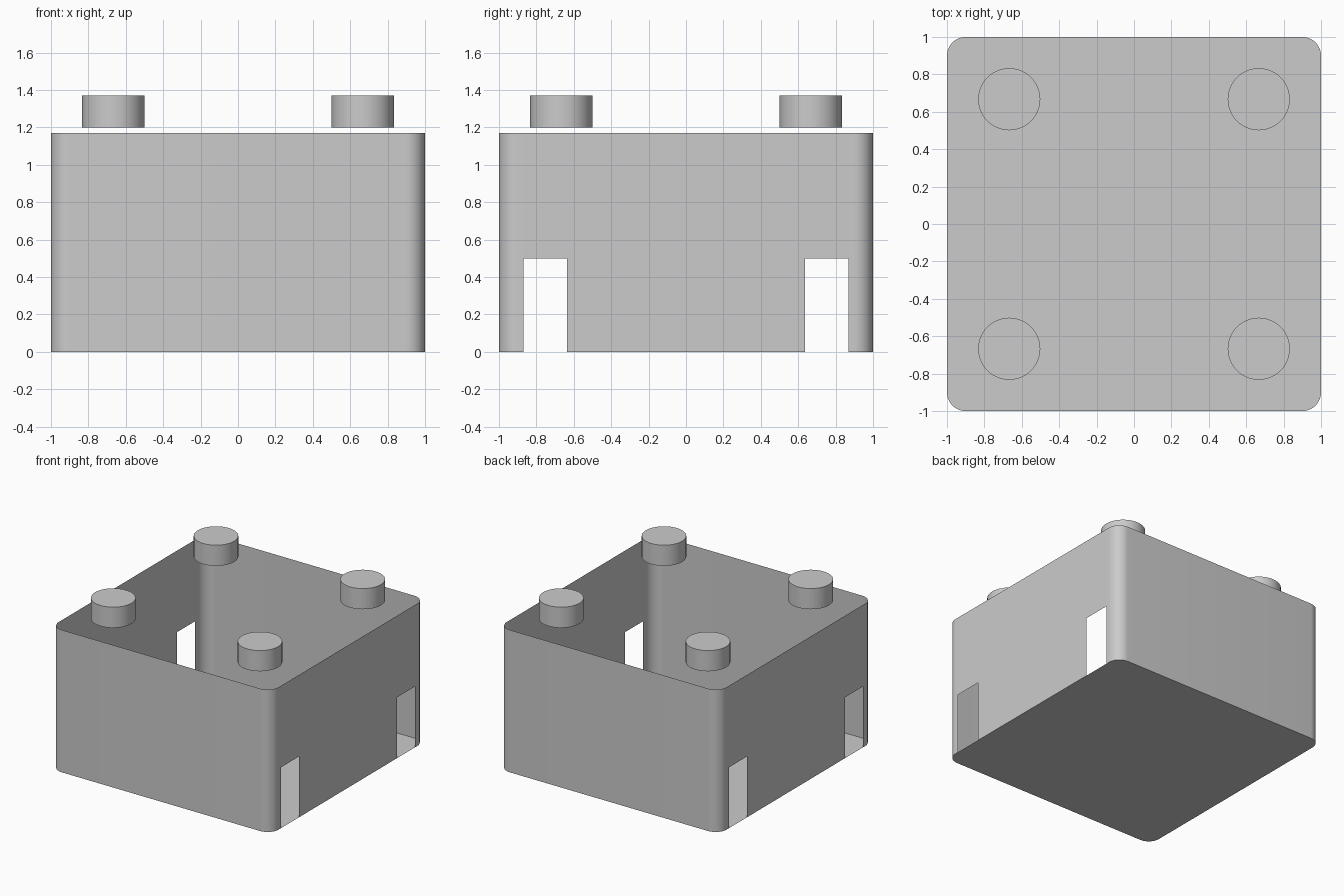
import bpy
import bmesh
from math import cos, sin, pi, radians

HALF, RADIUS, HEIGHT = 1.0, 0.1, 1.17
SLOT_IN, SLOT_OUT, SLOT_TOP = 0.635, 0.868, 0.5
STUD_POS, STUD_RADIUS, STUD_BASE, STUD_TOP = 0.667, 0.166, 1.2, 1.37
CORNER_STEPS = 12

if "Cube" in bpy.data.objects:
    bpy.data.objects.remove(bpy.data.objects["Cube"], do_unlink=True)

grey = bpy.data.materials.new("light grey")
grey.use_nodes = True
colour = (0.6, 0.6, 0.6, 1)
grey.diffuse_color = colour
grey.node_tree.nodes["Principled BSDF"].inputs["Base Color"].default_value = colour


def finish(obj):
    obj.data.materials.append(grey)
    bpy.ops.object.select_all(action="DESELECT")
    obj.select_set(True)
    bpy.context.view_layer.objects.active = obj
    bpy.ops.object.shade_smooth_by_angle(angle=radians(30))


def make_object(name, bm):
    mesh = bpy.data.meshes.new(name)
    bm.to_mesh(mesh)
    bm.free()
    obj = bpy.data.objects.new(name, mesh)
    bpy.context.collection.objects.link(obj)
    finish(obj)


def corner(sx, sy, start):
    c = HALF - RADIUS
    angles = [start + pi / 2 * i / CORNER_STEPS for i in range(CORNER_STEPS + 1)]
    return [(sx * c + RADIUS * cos(a), sy * c + RADIUS * sin(a)) for a in angles]


# Rounded outline, with extra points on the two sides where the slots begin and end
slots = [-SLOT_OUT, -SLOT_IN, SLOT_IN, SLOT_OUT]
outline = (corner(1, 1, 0) + corner(-1, 1, pi / 2)
           + [(-HALF, y) for y in reversed(slots)]
           + corner(-1, -1, pi) + corner(1, -1, 3 * pi / 2)
           + [(HALF, y) for y in slots])


def in_slot(p, q):
    middle = abs(p[1] + q[1]) / 2
    return p[0] == q[0] and abs(p[0]) == HALF and SLOT_IN < middle < SLOT_OUT


# Thin open-topped box wall with four slots reaching the floor
bm = bmesh.new()
rings = [[bm.verts.new((x, y, z)) for x, y in outline] for z in (0, SLOT_TOP, HEIGHT)]
for band in range(2):
    low, high = rings[band], rings[band + 1]
    for i, p in enumerate(outline):
        j = (i + 1) % len(outline)
        if band == 0 and in_slot(p, outline[j]):
            continue
        bm.faces.new((low[i], low[j], high[j], high[i]))
# Floor
bm.faces.new(list(reversed(rings[0])))
make_object("box_shell", bm)

# Four round studs hovering just above the rim
for side, sx in (("right", -1), ("left", 1)):
    for end, sy in (("front", -1), ("back", 1)):
        bpy.ops.mesh.primitive_cylinder_add(
            vertices=64, radius=STUD_RADIUS, depth=STUD_TOP - STUD_BASE,
            location=(sx * STUD_POS, sy * STUD_POS, (STUD_BASE + STUD_TOP) / 2))
        stud = bpy.context.object
        stud.name = f"stud_{end}_{side}"
        finish(stud)
